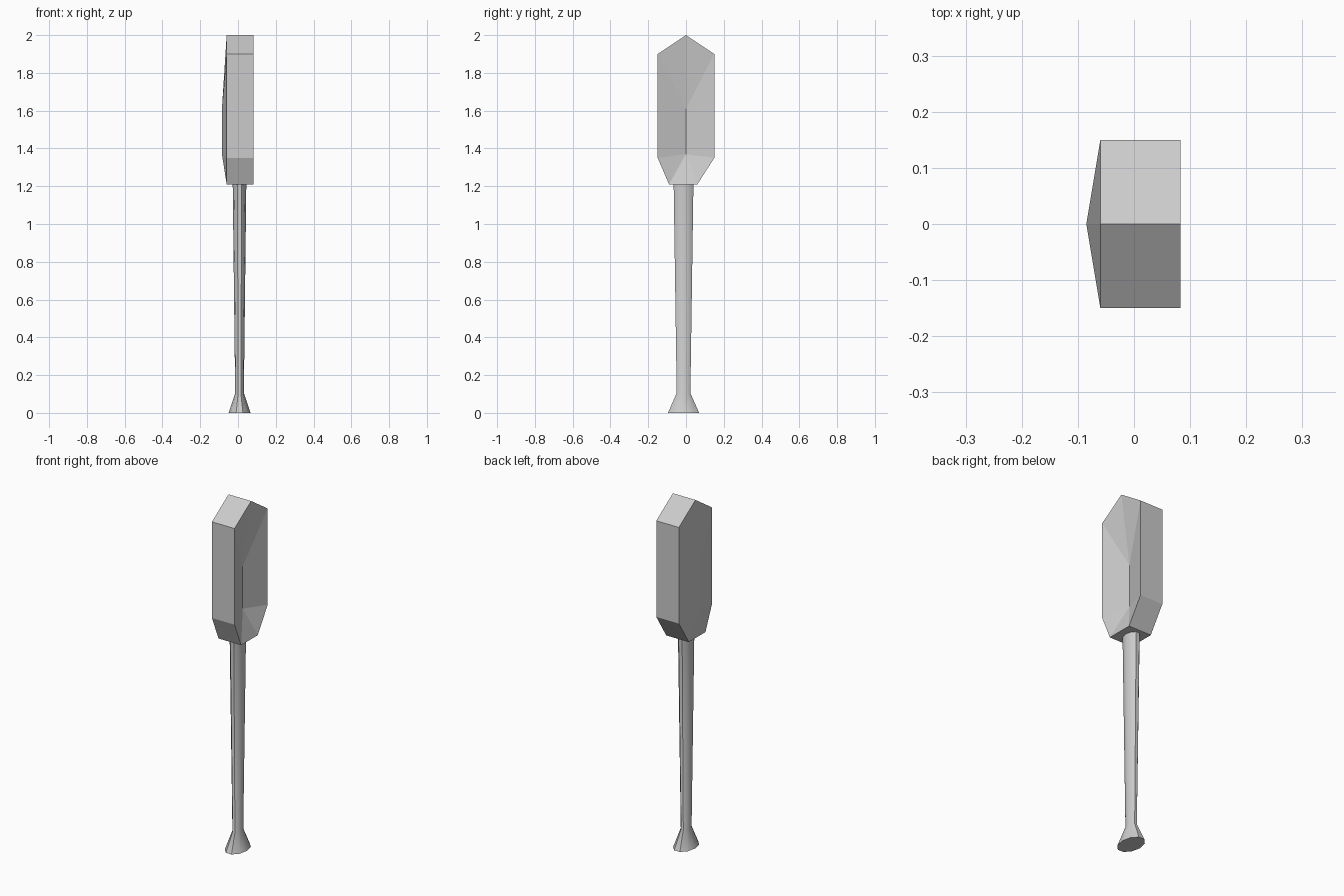
import bpy, bmesh, math

if "Cube" in bpy.data.objects:
    bpy.data.objects.remove(bpy.data.objects["Cube"])


def finish(name, bm):
    bmesh.ops.recalc_face_normals(bm, faces=bm.faces)
    me = bpy.data.meshes.new(name)
    bm.to_mesh(me)
    bm.free()
    ob = bpy.data.objects.new(name, me)
    bpy.context.collection.objects.link(ob)
    return ob


# Paddle head: a dished blade, outline in (y, z) with two spine points
def blade():
    outline = [(0, 2.0), (0.15, 1.9), (0.15, 1.55), (0.15, 1.35), (0.06, 1.21),
               (-0.09, 1.21), (-0.15, 1.35), (-0.15, 1.55), (-0.15, 1.9)]
    bm = bmesh.new()
    rims = []
    for x, spine_x in ((0.083, 0.03), (-0.06, -0.085)):
        rim = [bm.verts.new((x, y, z)) for y, z in outline]
        up = bm.verts.new((spine_x, 0, 1.61))
        low = bm.verts.new((spine_x, 0, 1.37))
        for a, b, c, d, e in ((0, 1, 2, 3, 4), (0, 8, 7, 6, 5)):
            bm.faces.new((rim[a], rim[b], up))
            bm.faces.new((rim[b], rim[c], up))
            bm.faces.new((rim[c], rim[d], low, up))
            bm.faces.new((rim[d], rim[e], low))
        bm.faces.new((rim[4], rim[5], low))
        rims.append(rim)
    n = len(outline)
    for i in range(n):
        j = (i + 1) % n
        bm.faces.new((rims[0][i], rims[0][j], rims[1][j], rims[1][i]))
    return finish("paddle_head", bm)


# Oval tapered handle parts, rings given as (z, x radius, y radius)
def oval_loft(name, rings, sides=10, cx=0.008, cy=-0.013):
    bm = bmesh.new()
    loops = []
    for z, rx, ry in rings:
        loops.append([bm.verts.new((cx + rx * math.cos(2 * math.pi * i / sides),
                                    cy + ry * math.sin(2 * math.pi * i / sides), z))
                      for i in range(sides)])
    for lo, hi in zip(loops, loops[1:]):
        for i in range(sides):
            j = (i + 1) % sides
            bm.faces.new((lo[i], lo[j], hi[j], hi[i]))
    bm.faces.new(loops[0])
    bm.faces.new(loops[-1])
    return finish(name, bm)


blade()
handle = oval_loft("handle", [(0, 0.058, 0.087), (0.105, 0.023, 0.038), (1.21, 0.036, 0.055)])
bpy.context.view_layer.objects.active = handle
handle.select_set(True)
bpy.ops.object.shade_smooth_by_angle(angle=math.radians(40))
